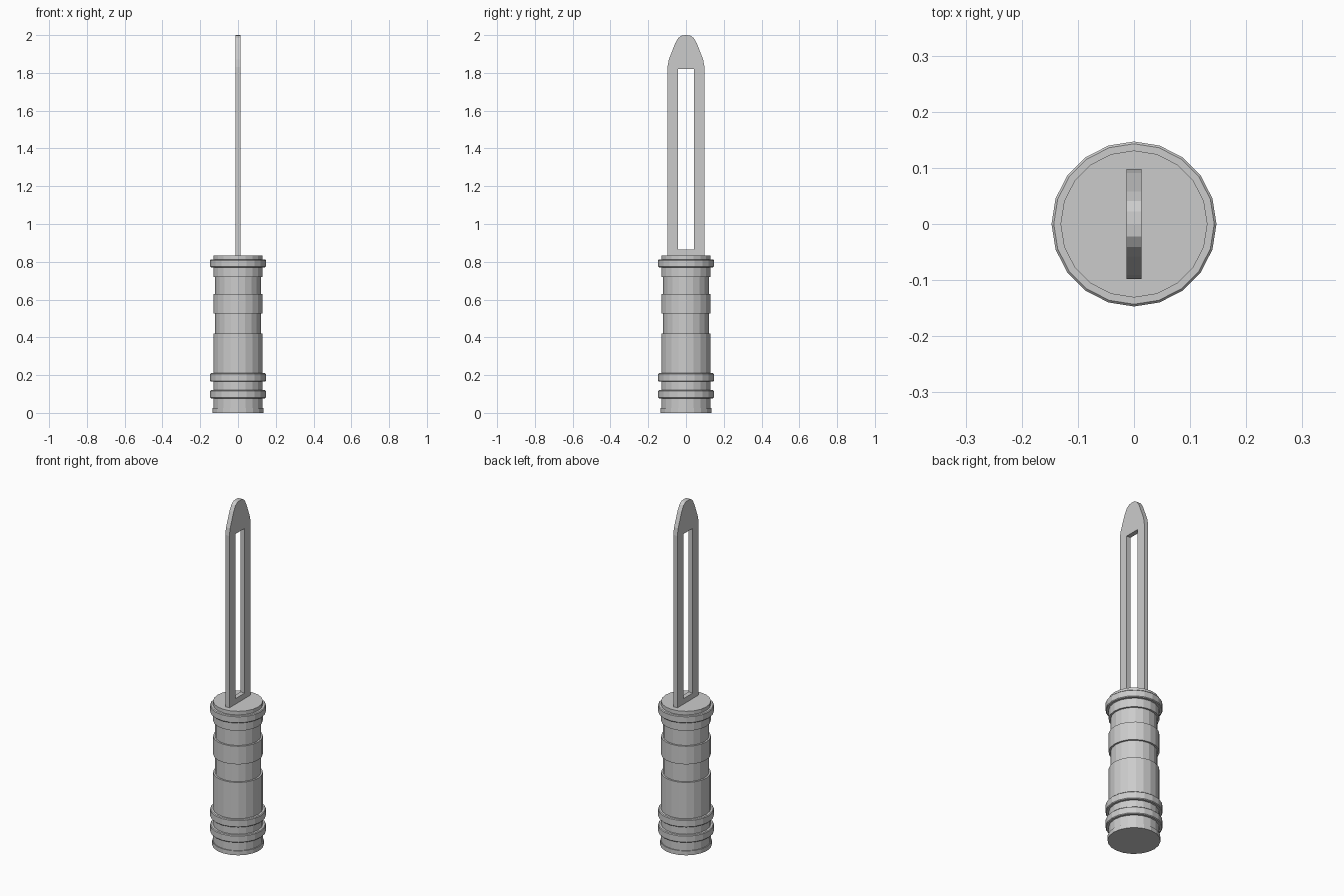
import bpy, bmesh, math

if "Cube" in bpy.data.objects:
    bpy.data.objects.remove(bpy.data.objects["Cube"])

SIDES = 20


def mesh_object(name, bm):
    mesh = bpy.data.meshes.new(name)
    bmesh.ops.recalc_face_normals(bm, faces=bm.faces)
    bm.to_mesh(mesh)
    bm.free()
    obj = bpy.data.objects.new(name, mesh)
    bpy.context.collection.objects.link(obj)
    return obj


def lathe(name, profile):
    """Capped flat-faced solid of revolution from (radius, z) points."""
    bm = bmesh.new()
    rings = []
    for r, z in profile:
        angles = [2 * math.pi * i / SIDES for i in range(SIDES)]
        rings.append([bm.verts.new((r * math.cos(a), r * math.sin(a), z)) for a in angles])
    for low, high in zip(rings, rings[1:]):
        for i in range(SIDES):
            j = (i + 1) % SIDES
            bm.faces.new((low[i], low[j], high[j], high[i]))
    bm.faces.new(rings[0][::-1])
    bm.faces.new(rings[-1])
    return mesh_object(name, bm)


# Handle: stacked bands (radius, bottom, top, edge chamfer)
bands = [
    (0.136, 0.0, 0.025, 0.0),
    (0.131, 0.025, 0.077, 0.0),
    (0.147, 0.077, 0.12, 0.004),
    (0.131, 0.12, 0.166, 0.0),
    (0.147, 0.166, 0.21, 0.004),
    (0.131, 0.21, 0.42, 0.0),
    (0.121, 0.42, 0.525, 0.0),
    (0.131, 0.525, 0.63, 0.0),
    (0.121, 0.63, 0.72, 0.0),
    (0.131, 0.72, 0.77, 0.0),
    (0.147, 0.77, 0.812, 0.004),
    (0.131, 0.812, 0.833, 0.0),
]
profile = []
for r, z0, z1, c in bands:
    if c:
        profile += [(r - c, z0), (r, z0 + c), (r, z1 - c), (r - c, z1)]
    else:
        profile += [(r, z0), (r, z1)]
lathe("handle", profile)

# Blade: half outline with half of the slot, mirrored and thickened
half = [
    (0, 0.82), (0.098, 0.82), (0.098, 1.83), (0.091, 1.87), (0.058, 1.955),
    (0.041, 1.985), (0.022, 1.998), (0, 2.0),
    (0, 1.82), (0.043, 1.82), (0.043, 0.865), (0, 0.865),
]
bm = bmesh.new()
bm.faces.new([bm.verts.new((0, y, z)) for y, z in half])
blade = mesh_object("slotted_blade", bm)
mirror = blade.modifiers.new("mirror", 'MIRROR')
mirror.use_axis = (False, True, False)
solid = blade.modifiers.new("thickness", 'SOLIDIFY')
solid.thickness = 0.026
solid.offset = 0
